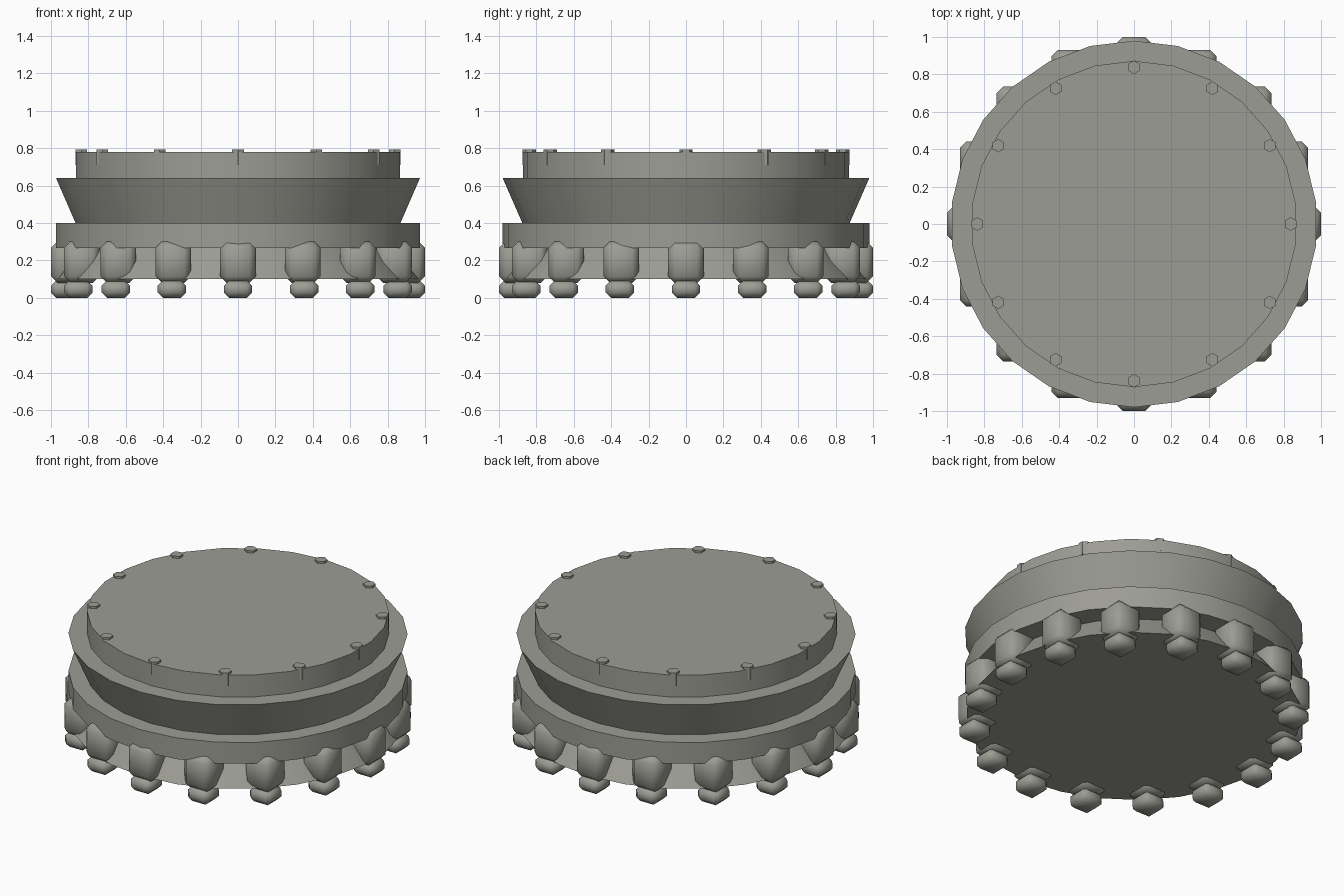
import bpy, bmesh, math

if "Cube" in bpy.data.objects:
    bpy.data.objects.remove(bpy.data.objects["Cube"])

# Dark warm grey metal
metal = bpy.data.materials.new("dark_metal")
metal.diffuse_color = (0.335, 0.335, 0.30, 1)
metal.use_nodes = True
metal.node_tree.nodes["Principled BSDF"].inputs["Base Color"].default_value = metal.diffuse_color

def finish(bm, name, angle=30):
    bmesh.ops.recalc_face_normals(bm, faces=bm.faces)
    me = bpy.data.meshes.new(name)
    bm.to_mesh(me)
    bm.free()
    me.materials.append(metal)
    ob = bpy.data.objects.new(name, me)
    bpy.context.collection.objects.link(ob)
    bpy.ops.object.select_all(action='DESELECT')
    ob.select_set(True)
    bpy.context.view_layer.objects.active = ob
    bpy.ops.object.shade_smooth_by_angle(angle=math.radians(angle))
    return ob

def lathe(name, profile, sides):
    bm = bmesh.new()
    rings = []
    for r, z in profile:
        rings.append([bm.verts.new((r * math.sin(math.tau * i / sides),
                                    r * math.cos(math.tau * i / sides), z))
                      for i in range(sides)])
    for a, b in zip(rings, rings[1:]):
        for i in range(sides):
            j = (i + 1) % sides
            bm.faces.new((a[i], a[j], b[j], b[i]))
    bm.faces.new(rings[0])
    bm.faces.new(rings[-1])
    return finish(bm, name)

def bevelled_block(name, x, y, z0, z1, half, bevel):
    bm = bmesh.new()
    bmesh.ops.create_cube(bm, size=1)
    for v in bm.verts:
        v.co = (v.co.x * 2 * half, v.co.y * 2 * half, z0 + (v.co.z + 0.5) * (z1 - z0))
    bmesh.ops.bevel(bm, geom=bm.edges[:], offset=bevel, segments=1,
                    profile=0.5, affect='EDGES')
    ob = finish(bm, name, 50)
    ob.location = (x, y, 0)

# Stepped round body: flared foot, rim, flared collar and lid
lathe("body", [(0.97, 0.10), (0.84, 0.265), (0.98, 0.265), (0.98, 0.40),
               (0.875, 0.40), (0.98, 0.64), (0.872, 0.64), (0.872, 0.78)], 26)

# Cutting teeth around the rim, all square to the axes
for i in range(16):
    a = math.tau * i / 16
    c, s = math.cos(a), math.sin(a)
    bevelled_block(f"tooth_holder_{i}", 0.905 * c, 0.905 * s, 0.08, 0.302, 0.095, 0.035)
    bevelled_block(f"tooth_tip_{i}", 0.924 * c, 0.924 * s, 0.0, 0.092, 0.076, 0.028)

# Hexagonal bolts in the lid
for i in range(12):
    a = math.tau * i / 12
    bm = bmesh.new()
    ring = [(0.036 * math.sin(math.tau * k / 6), 0.036 * math.cos(math.tau * k / 6))
            for k in range(6)]
    low = [bm.verts.new((x, y, 0.71)) for x, y in ring]
    high = [bm.verts.new((x, y, 0.793)) for x, y in ring]
    bm.faces.new(low)
    bm.faces.new(high)
    for k in range(6):
        j = (k + 1) % 6
        bm.faces.new((low[k], low[j], high[j], high[k]))
    bolt = finish(bm, f"lid_bolt_{i}")
    bolt.location = (0.838 * math.cos(a), 0.838 * math.sin(a), 0)
